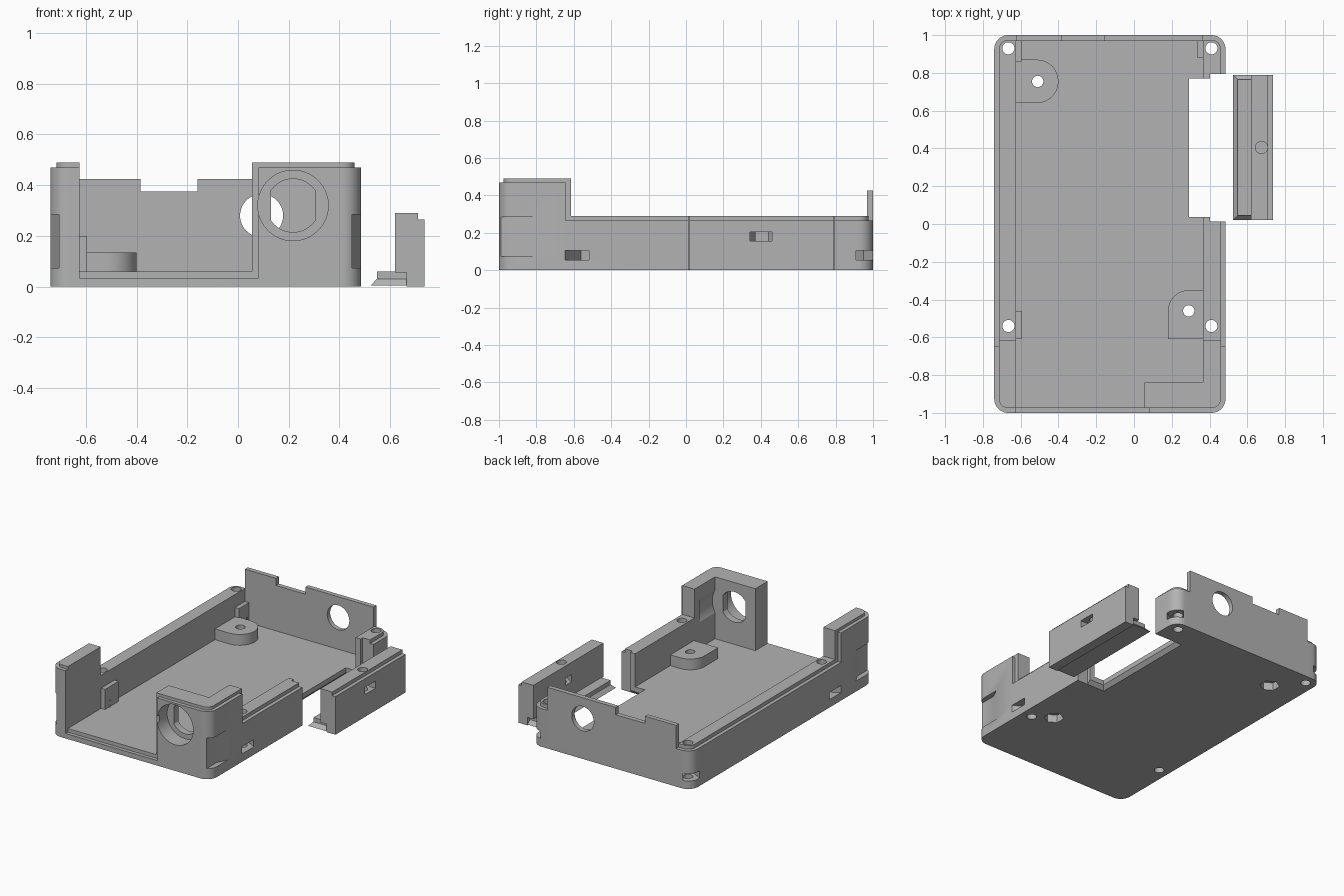
import bpy, bmesh
from math import radians, pi, cos, sin
from mathutils import Matrix, Vector

if "Cube" in bpy.data.objects:
    bpy.data.objects.remove(bpy.data.objects["Cube"])

grey = bpy.data.materials.new("matte grey")
grey.use_nodes = True
grey.diffuse_color = (0.45, 0.45, 0.45, 1)
grey.node_tree.nodes["Principled BSDF"].inputs["Base Color"].default_value = (0.45, 0.45, 0.45, 1)


def finish(name, bm):
    bmesh.ops.recalc_face_normals(bm, faces=bm.faces)
    mesh = bpy.data.meshes.new(name)
    bm.to_mesh(mesh)
    bm.free()
    mesh.materials.append(grey)
    obj = bpy.data.objects.new(name, mesh)
    bpy.context.collection.objects.link(obj)
    return obj


def prism(name, points, vector):
    """Extrude a flat polygon of 3D points along a vector."""
    bm = bmesh.new()
    face = bm.faces.new([bm.verts.new(p) for p in points])
    made = bmesh.ops.extrude_face_region(bm, geom=[face])["geom"]
    bmesh.ops.translate(bm, vec=Vector(vector),
                        verts=[v for v in made if isinstance(v, bmesh.types.BMVert)])
    return finish(name, bm)


def box(name, x, y, z):
    return prism(name, [(x[0], y[0], z[0]), (x[1], y[0], z[0]), (x[1], y[1], z[0]), (x[0], y[1], z[0])],
                 (0, 0, z[1] - z[0]))


def rod(name, centre, radius, length, axis="Z", sides=40):
    bm = bmesh.new()
    bmesh.ops.create_cone(bm, cap_ends=True, segments=sides, radius1=radius, radius2=radius, depth=length)
    turn = Matrix.Rotation(pi / 2, 4, "X") if axis == "Y" else Matrix()
    bmesh.ops.transform(bm, matrix=Matrix.Translation(centre) @ turn, verts=bm.verts)
    return finish(name, bm)


def rounded(name, x, y, z, r):
    """Block with four rounded vertical corners."""
    pts = []
    corners = [(x[1] - r, y[1] - r), (x[0] + r, y[1] - r), (x[0] + r, y[0] + r), (x[1] - r, y[0] + r)]
    for i, (cx, cy) in enumerate(corners):
        for k in range(11):
            a = (i + k / 10) * pi / 2
            pts.append((cx + r * cos(a), cy + r * sin(a), z[0]))
    return prism(name, pts, (0, 0, z[1] - z[0]))


def combine(target, tool, operation="DIFFERENCE"):
    mod = target.modifiers.new("bool", "BOOLEAN")
    mod.operation, mod.solver, mod.object = operation, "EXACT", tool
    bpy.context.view_layer.objects.active = target
    bpy.ops.object.modifier_apply(modifier=mod.name)
    bpy.data.objects.remove(tool)


def cut(target, *tools):
    for tool in tools:
        combine(target, tool)


def join(target, *tools):
    for tool in tools:
        combine(target, tool, "UNION")


LEFT, RIGHT, FAR = -0.74, 0.485, 2

# Outer skin of the tray, low behind the tall front corners
tray = rounded("tray", (LEFT, RIGHT), (-1, 1), (0, 0.47), 0.075)
cut(tray,
    box("c", (-FAR, FAR), (-0.645, FAR), (0.265, FAR)),
    box("c", (-0.625, 0.08), (-FAR, FAR), (0.035, FAR)))

# Inner body that forms the raised lip all round
core = rounded("core", (LEFT + 0.025, RIGHT - 0.025), (-0.975, 0.975), (0.01, 0.49), 0.05)
cut(core,
    box("c", (-FAR, FAR), (-0.615, FAR), (0.29, FAR)),
    box("c", (-0.625, 0.055), (-FAR, 0.5), (0.06, FAR)),
    box("c", (-0.625, 0.365), (-0.84, 0.968), (0.06, FAR)))
join(tray, core)
cut(tray, box("c", (-0.625, 0.365), (-0.84, 0.968), (0.06, FAR)))

# Back panel with a shallow notch and a round port
panel = box("panel", (-0.625, 0.365), (0.968, 1), (0.02, 0.425))
cut(panel, box("c", (-0.385, -0.16), (0.9, 1.1), (0.375, 1)))
join(tray, panel)
cut(tray, rod("c", (0.093, 1, 0.28), 0.085, 0.3, "Y"))

# Small inner blocks beside the screw pockets
join(tray,
     box("b", (-0.64, -0.595), (-0.61, -0.46), (0.05, 0.2)),
     box("b", (-0.64, -0.595), (0.86, 0.98), (0.05, 0.2)),
     box("b", (0.335, 0.38), (0.88, 0.98), (0.05, 0.2)))

# Mounting pads
rear_pad = box("pad", (-0.64, -0.51), (0.64, 0.87), (0.04, 0.135))
join(rear_pad, rod("b", (-0.515, 0.755, 0.0875), 0.115, 0.095))
front_pad = box("pad", (0.29, 0.38), (-0.61, -0.35), (0.04, 0.135))
join(front_pad, box("b", (0.18, 0.3), (-0.61, -0.46), (0.04, 0.135)),
     rod("b", (0.29, -0.46, 0.0875), 0.11, 0.095))
join(tray, rear_pad, front_pad)
for x, y in [(-0.51, 0.755), (0.29, -0.46)]:
    cut(tray, rod("c", (x, y, 0.1), 0.03, 0.4), rod("c", (x, y, 0), 0.064, 0.11, sides=6))

# Corner screws with slanted nut channels opening to the outside
for x, side in [(-0.665, -1), (0.41, 1)]:
    for y, end in [(-0.54, -1), (0.93, 1)]:
        cut(tray, rod("c", (x, y, 0.2), 0.032, 1))
        channel = box("c", (-0.055, 0.3), (-0.055, 0.055), (0.055, 0.105))
        angle = radians(30) * end if side > 0 else pi - radians(30) * end
        channel.data.transform(Matrix.Translation((x, y, 0)) @ Matrix.Rotation(angle, 4, "Z"))
        cut(tray, channel)

# Ramped grip recesses on both front corners
for edge, side in [(LEFT, -1), (RIGHT, 1)]:
    inner, outer = edge - 0.035 * side, edge + 0.035 * side
    cut(tray, prism("c", [(inner, -1.1, 0.073), (inner, -0.875, 0.073), (outer, -0.735, 0.073),
                          (outer, -1.1, 0.073)], (0, 0, 0.212)))

# Round socket in the front block, with a flat-sided hole and room behind it
flat_hole = rod("c", (0.217, -0.9, 0.32), 0.105, 0.5, "Y")
cut(flat_hole, box("c", (-1, 0.13), (-2, 0), (0, 1)), box("c", (0.305, 1), (-2, 0), (0, 1)))
cut(tray, flat_hole,
    rod("c", (0.217, -1, 0.32), 0.139, 0.22, "Y"),
    rod("c", (0.217, -0.755, 0.32), 0.168, 0.169, "Y"))


def wedge(name, x0, x1, y0, y1, grow):
    """Foot profile that flares outward at the bottom on three sides."""
    bm = bmesh.new()
    low = [(x0 - grow, y0 - grow), (x1, y0 - grow), (x1, y1 + grow), (x0 - grow, y1 + grow)]
    high = [(x0, y0), (x1, y0), (x1, y1), (x0, y1)]
    verts = [bm.verts.new((x, y, 0.005)) for x, y in low] + [bm.verts.new((x, y, 0.032)) for x, y in high]
    bmesh.ops.convex_hull(bm, input=verts)
    bmesh.ops.dissolve_limit(bm, angle_limit=0.01, verts=bm.verts, edges=bm.edges)
    return finish(name, bm)


# Side gap that takes the loose door
flare = wedge("c", 0.29, 0.43, 0.037, 0.77, 0.025)
flare.data.transform(Matrix.Translation((0, 0, -0.006)))
cut(tray, box("c", (0.29, 0.45), (0.037, 0.77), (-0.1, 0.6)),
    box("c", (0.402, 0.6), (0.013, 0.793), (-0.1, 0.6)),
    flare)

# Loose side door: stepped wall, foot and flared tongue
door = box("side_door", (0.665, 0.735), (0.02, 0.79), (0, 0.265))
join(door,
     box("b", (0.62, 0.71), (0.02, 0.79), (0.055, 0.29)),
     box("b", (0.548, 0.69), (0.045, 0.765), (0.02, 0.06)),
     wedge("b", 0.549, 0.68, 0.046, 0.764, 0.025))
cut(door,
    rod("c", (0.675, 0.405, 0.3), 0.032, 0.4),
    rod("c", (0.675, 0.405, 0.18), 0.064, 0.05, sides=6),
    box("c", (0.675, 0.9), (0.342, 0.46), (0.155, 0.205)))

for obj in (tray, door):
    bpy.ops.object.select_all(action="DESELECT")
    obj.select_set(True)
    bpy.context.view_layer.objects.active = obj
    bpy.ops.object.shade_smooth_by_angle(angle=radians(30))
